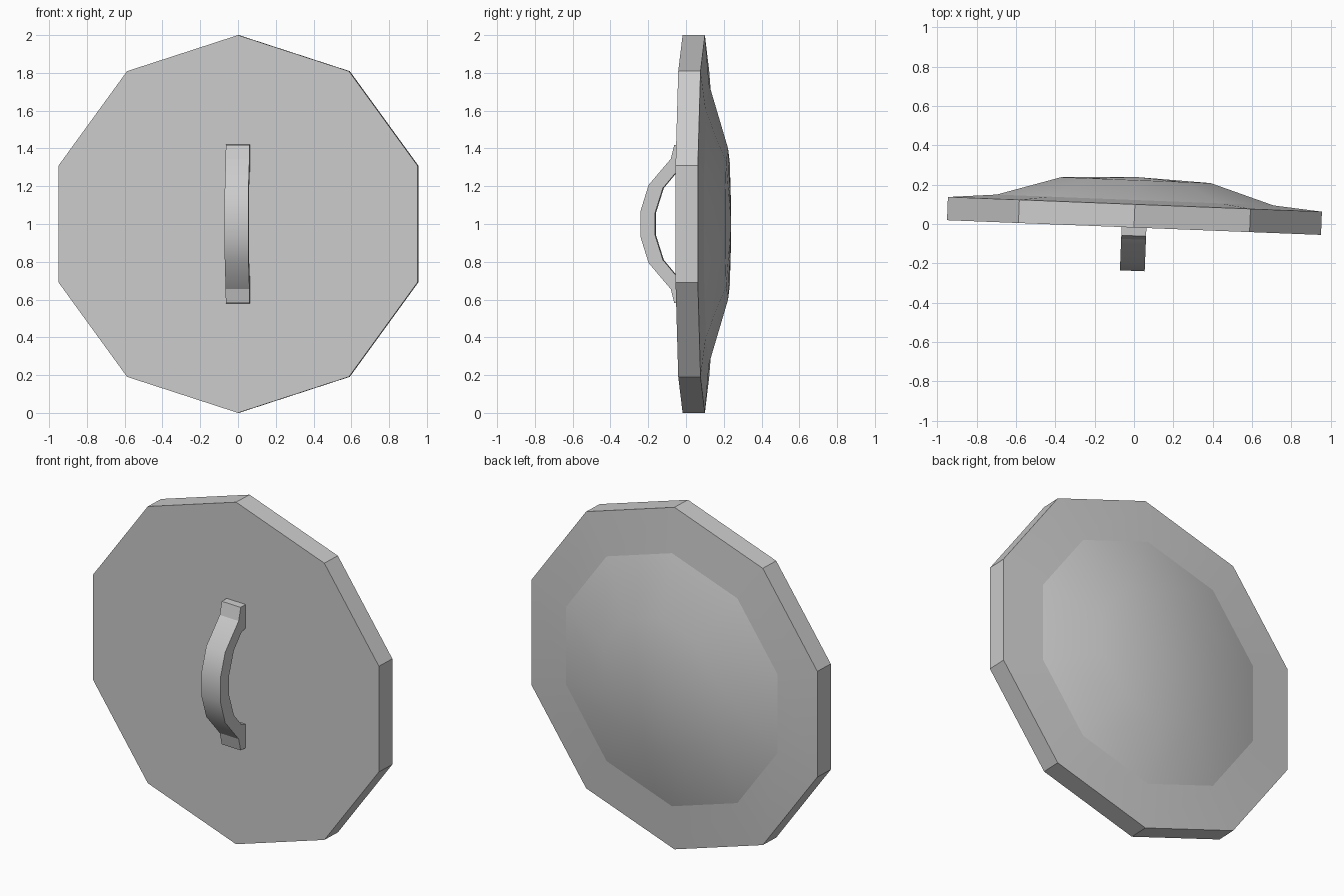
import bpy
import bmesh
from math import sin, cos, pi, radians
from mathutils import Matrix

cube = bpy.data.objects.get("Cube")
if cube:
    bpy.data.objects.remove(cube)

grey = bpy.data.materials.new("light_grey")
grey.use_nodes = True
grey.diffuse_color = (0.6, 0.6, 0.6, 1)
grey.node_tree.nodes["Principled BSDF"].inputs["Base Color"].default_value = grey.diffuse_color

SIDES = 10
# Whole shield is turned slightly about the vertical axis
PLACE = Matrix.Translation((0, -0.018, 1)) @ Matrix.Rotation(radians(-2.25), 4, "Z")


def finish(name, bm, angle):
    """Turn a bmesh into a placed, shaded object."""
    bmesh.ops.recalc_face_normals(bm, faces=bm.faces)
    mesh = bpy.data.meshes.new(name)
    bm.to_mesh(mesh)
    bm.free()
    obj = bpy.data.objects.new(name, mesh)
    bpy.context.collection.objects.link(obj)
    mesh.materials.append(grey)
    obj.matrix_world = PLACE
    bpy.ops.object.select_all(action="DESELECT")
    obj.select_set(True)
    bpy.context.view_layer.objects.active = obj
    bpy.ops.object.shade_smooth_by_angle(angle=radians(angle))
    return obj


def ring(bm, radius, y):
    return [bm.verts.new((radius * sin(2 * pi * i / SIDES), y,
                          radius * cos(2 * pi * i / SIDES))) for i in range(SIDES)]


# Shield body: flat front, straight edge, sloped rim and shallow dome
bm = bmesh.new()
front, edge, rim, crown = [ring(bm, r, y) for r, y in
                           ((1, 0), (1, 0.118), (0.74, 0.14), (0.4, 0.241))]
apex = bm.verts.new((0, 0.257, 0))
bm.faces.new(front)
for i in range(SIDES):
    j = (i + 1) % SIDES
    for a, b in ((front, edge), (edge, rim), (rim, crown)):
        bm.faces.new((a[i], a[j], b[j], b[i]))
    bm.faces.new((crown[i], crown[j], apex))
    # Crisp border between rim and dome
    bm.edges.get((rim[i], rim[j])).smooth = False
finish("shield_body", bm, 30)

# Handle: mirrored strap profile (y, z) extruded across its width
outer = [(0.0, 0.42), (-0.042, 0.418), (-0.06, 0.345), (-0.178, 0.206), (-0.22, 0.07)]
inner = [(-0.143, 0.06), (-0.102, 0.19), (-0.035, 0.27), (0.0, 0.28)]
profile = (outer + [(y, -z) for y, z in reversed(outer)]
           + [(y, -z) for y, z in reversed(inner)] + inner)
bm = bmesh.new()
side = bm.faces.new([bm.verts.new((-0.063, y, z)) for y, z in profile])
strap = bmesh.ops.extrude_face_region(bm, geom=[side], use_keep_orig=True)
bmesh.ops.translate(bm, vec=(0.126, 0, 0),
                    verts=[v for v in strap["geom"] if isinstance(v, bmesh.types.BMVert)])
finish("handle", bm, 25)
